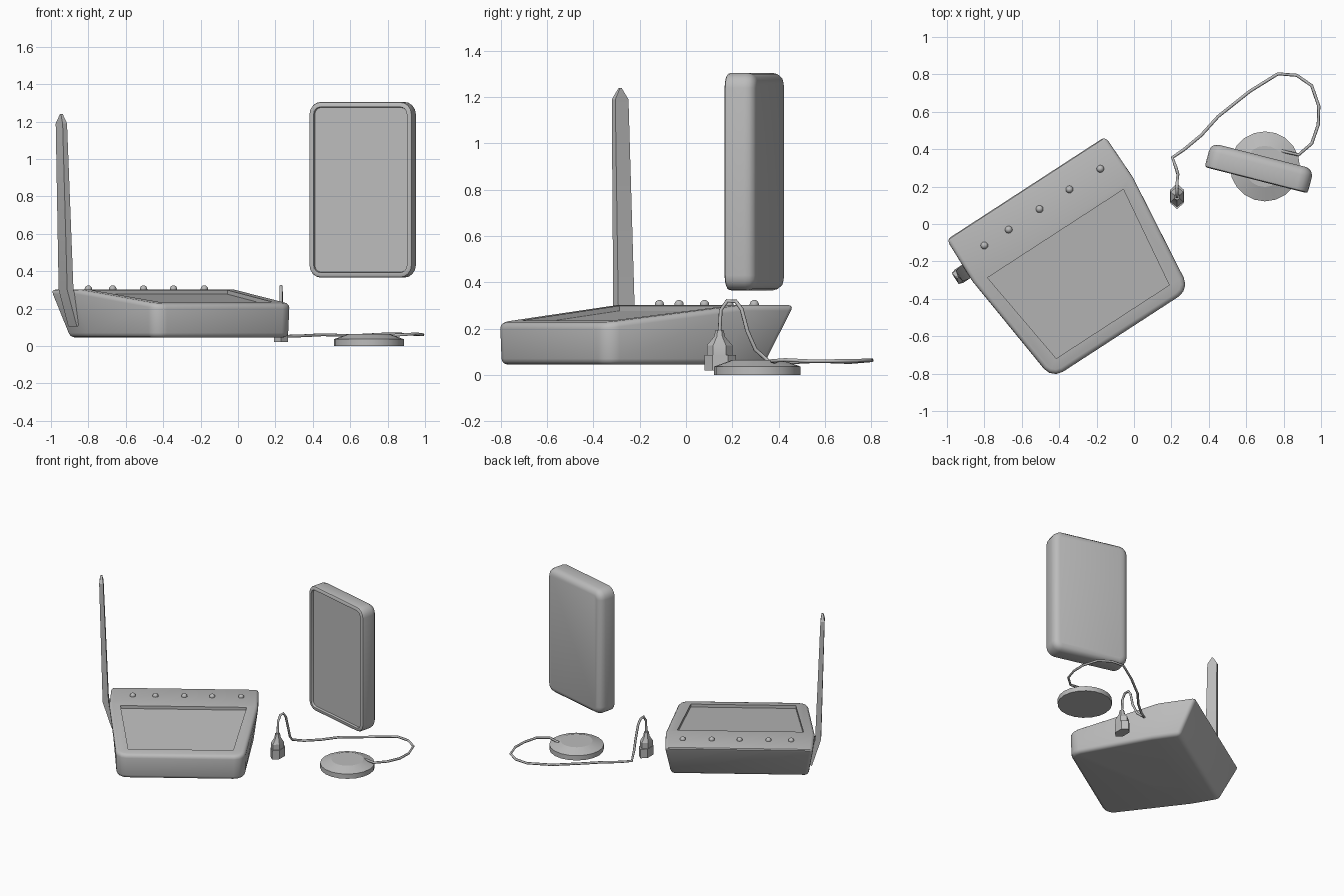
import bpy, bmesh, math
from mathutils import Vector

if "Cube" in bpy.data.objects:
    bpy.data.objects.remove(bpy.data.objects["Cube"])

grey = bpy.data.materials.new("plain grey")
grey.diffuse_color = (0.5, 0.5, 0.5, 1)
grey.use_nodes = True
grey.node_tree.nodes["Principled BSDF"].inputs["Base Color"].default_value = grey.diffuse_color


def finish(bm, name, loc=(0, 0, 0), rot=0.0, angle=30):
    bmesh.ops.recalc_face_normals(bm, faces=bm.faces)
    me = bpy.data.meshes.new(name)
    bm.to_mesh(me)
    bm.free()
    ob = bpy.data.objects.new(name, me)
    bpy.context.collection.objects.link(ob)
    ob.location = loc
    ob.rotation_euler = (0, 0, math.radians(rot))
    me.materials.append(grey)
    smooth(ob, angle)
    return ob


def smooth(ob, angle):
    bpy.ops.object.select_all(action='DESELECT')
    ob.select_set(True)
    bpy.context.view_layer.objects.active = ob
    bpy.ops.object.shade_smooth_by_angle(angle=math.radians(angle))


def loft(rings):
    """Skin equal-length rings of points and cap both ends."""
    bm = bmesh.new()
    vs = [[bm.verts.new(p) for p in r] for r in rings]
    n = len(vs[0])
    for a, b in zip(vs, vs[1:]):
        for i in range(n):
            j = (i + 1) % n
            bm.faces.new((a[i], a[j], b[j], b[i]))
    bm.faces.new(vs[0][::-1])
    bm.faces.new(vs[-1])
    bmesh.ops.recalc_face_normals(bm, faces=bm.faces)
    return bm


def mirror_ring(half, z):
    """Closed outline from a right-hand half (front to back)."""
    pts = half + [(-x, y) for x, y in reversed(half)]
    return [(x, y, z(y)) for x, y in pts]


# Router body: wedge with flat rear strip and sloped front
C, TURN = (-0.348, -0.162, 0), 33


def top_z(v):
    return 0.302 if v > 0.15 else 0.302 - (0.16 - v) * 0.115


lower = mirror_ring([(0.435, -0.505), (0.478, 0.10), (0.47, 0.30)], lambda v: 0.045)
upper = mirror_ring([(0.44, -0.51), (0.515, 0.16), (0.51, 0.43)], top_z)
bm = loft([lower, upper])
# split the top and bottom caps at the bend so all faces are flat
for z_test in (lambda z: z < 0.1, lambda z: z > 0.1):
    pair = [v for v in bm.verts if z_test(v.co.z) and 0.05 < v.co.y < 0.2]
    bmesh.ops.connect_verts(bm, verts=pair)
front_corners = [e for e in bm.edges if all(v.co.y < -0.4 for v in e.verts)
                 and abs(e.verts[0].co.z - e.verts[1].co.z) > 0.1]
bmesh.ops.bevel(bm, geom=front_corners, offset=0.07, segments=3, profile=0.5, affect='EDGES')
rim = [e for e in bm.edges if len(e.link_faces) == 2 and e.calc_face_angle(0) > math.radians(32)]
bmesh.ops.bevel(bm, geom=rim, offset=0.025, segments=3, profile=0.5, affect='EDGES')
body = finish(bm, "router_body", C, TURN, 35)

# Sunken panel cut into the slope
panel = [(0.36, -0.43), (0.433, 0.132)]
cutter = finish(loft([mirror_ring(panel, lambda v: top_z(v) - 0.022),
                      mirror_ring(panel, lambda v: 0.5)]), "panel_cutter", C, TURN)
cutter.hide_render = True
mod = body.modifiers.new("panel", 'BOOLEAN')
mod.operation, mod.solver, mod.object = 'DIFFERENCE', 'EXACT', cutter
bpy.context.view_layer.update()
bpy.context.view_layer.objects.active = body
bpy.ops.object.modifier_apply(modifier=mod.name)
bpy.data.objects.remove(cutter)
smooth(body, 35)

# Indicator lights along the rear strip
for i, (x, y) in enumerate([(-0.80, -0.115), (-0.67, -0.03), (-0.505, 0.08),
                            (-0.345, 0.185), (-0.18, 0.295)]):
    bm = bmesh.new()
    bmesh.ops.create_uvsphere(bm, u_segments=12, v_segments=8, radius=0.02)
    finish(bm, f"indicator_light_{i + 1}", (x, y, 0.304), 0, 60)


# Antenna: bent flat blade on the left side, pointed tip
def blade(u, z, t, w, skew=0.0):
    return [(u + a * t, 0.222 + b * w, z + a * skew)
            for a, b in ((-1, -1), (1, -1), (1, 1), (-1, 1))]


finish(loft([blade(-0.477, 0.115, 0.018, 0.042, 0.012), blade(-0.537, 0.30, 0.02, 0.042),
             blade(-0.567, 1.19, 0.014, 0.034), blade(-0.567, 1.24, 0.006, 0.004)]),
       "antenna", C, TURN)


# Tablet: rounded slab with a recessed screen
def slab_ring(inset, y, hw=0.284, hh=0.47, r=0.065, seg=4):
    rad = max(r - inset, 0.025)
    pts = []
    for q, (sx, sz) in enumerate(((1, 1), (-1, 1), (-1, -1), (1, -1))):
        for k in range(seg + 1):
            a = math.pi / 2 * (q + k / seg)
            pts.append((sx * (hw - inset - rad) + rad * math.cos(a), y,
                        sz * (hh - inset - rad) + rad * math.sin(a)))
    return pts


finish(loft([slab_ring(*p) for p in ((0.03, -0.05), (0.027, -0.067), (0.012, -0.067),
                                     (0.003, -0.062), (0, -0.05), (0, 0.022), (0.006, 0.044),
                                     (0.02, 0.06), (0.042, 0.067))]),
       "tablet", (0.67, 0.299, 0.835), -14.3, 40)


# Round puck base
def circle(r, z, n=20):
    return [(r * math.cos(2 * math.pi * i / n), r * math.sin(2 * math.pi * i / n), z)
            for i in range(n)]


finish(loft([circle(0.187, 0), circle(0.187, 0.036), circle(0.11, 0.064)]),
       "puck", (0.70, 0.308, 0), 0, 20)


# Plug: hexagonal tip, grip and tapered neck
def hexagon(x, y, z):
    return [(0, -y, z), (x, -y * 0.5, z), (x, y * 0.5, z), (0, y, z), (-x, y * 0.5, z), (-x, -y * 0.5, z)]


finish(loft([hexagon(0.037, 0.069, 0.02), hexagon(0.037, 0.069, 0.087)]),
       "plug_tip", (0.23, 0.148, 0))
finish(loft([hexagon(*p) for p in ((0.034, 0.055, 0.08), (0.034, 0.055, 0.128),
                                   (0.018, 0.024, 0.165), (0.014, 0.017, 0.195))]),
       "plug_grip", (0.23, 0.145, 0))

# Cable from puck to plug
path = [(0.79, 0.39, 0.055), (0.88, 0.37, 0.06), (0.95, 0.43, 0.065), (0.985, 0.53, 0.06),
        (0.988, 0.63, 0.06), (0.95, 0.74, 0.062), (0.87, 0.795, 0.063), (0.77, 0.803, 0.063),
        (0.62, 0.71, 0.055), (0.45, 0.575, 0.06), (0.36, 0.475, 0.055), (0.27, 0.40, 0.052),
        (0.205, 0.355, 0.06), (0.225, 0.30, 0.11), (0.235, 0.265, 0.19), (0.232, 0.24, 0.285),
        (0.23, 0.215, 0.318), (0.23, 0.178, 0.32), (0.23, 0.15, 0.28), (0.23, 0.145, 0.18)]
rings = []
for i, p in enumerate(path):
    t = (Vector(path[min(i + 1, len(path) - 1)]) - Vector(path[max(i - 1, 0)])).normalized()
    if i == 0:
        side = t.cross(Vector((0, 0, 1))).normalized()
    side = (side - t * side.dot(t)).normalized()
    other = t.cross(side)
    rings.append([Vector(p) + 0.0085 * (side * math.cos(a) + other * math.sin(a))
                  for a in (math.pi / 3 * k for k in range(6))])
finish(loft(rings), "cable", angle=65)
